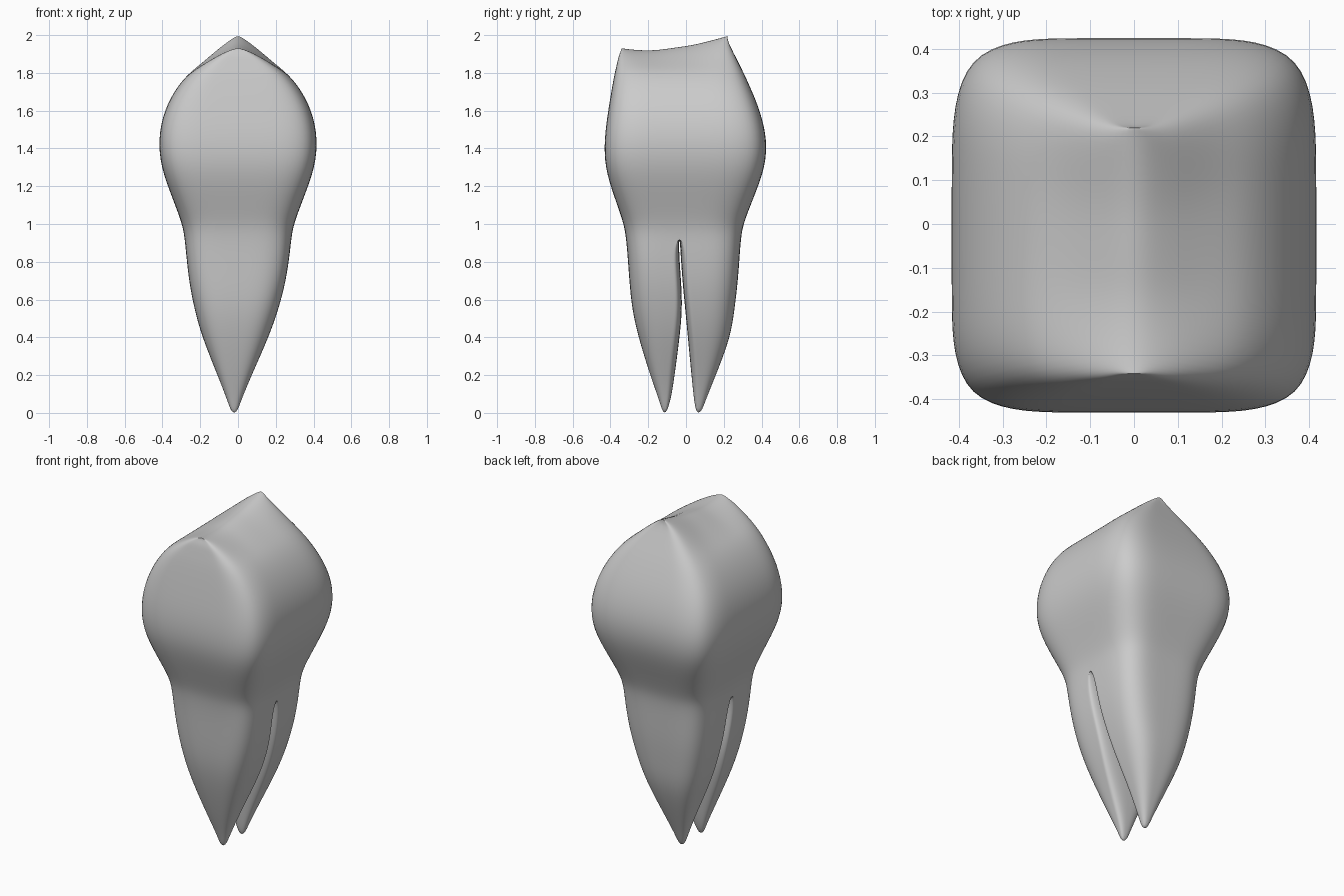
import bpy, bmesh, math

if "Cube" in bpy.data.objects:
    bpy.data.objects.remove(bpy.data.objects["Cube"])

N = 32          # points around each ring
MID = -0.035    # y of the split between the two roots
bm = bmesh.new()


def ring(a, yo, yi, cy, z, p, cx=0.0):
    """Rounded box section; yo is its -y limit, yi its +y limit, split at cy."""
    pts = []
    for i in range(N):
        t = 2 * math.pi * i / N
        c, s = math.cos(t), math.sin(t)
        r = (abs(c) ** p + abs(s) ** p) ** (-1 / p)
        y = cy + r * s * ((yi - cy) if s > 0 else (cy - yo))
        pts.append((cx + a * r * c, y, z))
    return pts


def loft(rings):
    rows = [[bm.verts.new(q) for q in r] for r in rings]
    for lo, hi in zip(rows, rows[1:]):
        for i in range(N):
            j = (i + 1) % N
            bm.faces.new((lo[i], lo[j], hi[j], hi[i]))
    return rows


# Crown: front height, back height, half width, front y, back y, dip, corner power
crown = [
    (0.95, 0.95, 0.285, -0.320, 0.293, 0.0, 5),
    (1.02, 1.02, 0.302, -0.335, 0.310, 0.0, 5),
    (1.15, 1.15, 0.352, -0.382, 0.362, 0.0, 6),
    (1.30, 1.30, 0.408, -0.430, 0.420, 0.0, 7),
    (1.45, 1.45, 0.423, -0.433, 0.430, 0.0, 7),
    (1.60, 1.60, 0.392, -0.412, 0.392, 0.0, 7),
    (1.72, 1.72, 0.328, -0.392, 0.342, 0.0, 7),
    (1.80, 1.80, 0.262, -0.377, 0.305, 0.005, 7),
    (1.85, 1.86, 0.200, -0.365, 0.275, 0.02, 7),
    (1.895, 1.925, 0.130, -0.355, 0.242, 0.035, 7),
    (1.922, 1.972, 0.065, -0.342, 0.220, 0.035, 7),
]


def top_height(y, zf, zb, yf, yb, dip):
    k = min(max((y - yf) / (yb - yf), 0), 1)
    return zf + (zb - zf) * k - dip * min(1, 4.5 * k * (1 - k)) * (1.15 - 0.5 * k)


rings = []
for zf, zb, a, yf, yb, dip, p in crown:
    r = ring(a, yf, yb, MID, 0, p)
    rings.append([(x, y, top_height(y, zf, zb, yf, yb, dip)) for x, y, _ in r])
top = loft(rings)[-1]

# Chewing surface: ridge line joining the two cusps
H = N // 4
ridge = {}
for k in range(-H + 1, H):
    y = top[k % N].co.y
    ridge[k] = bm.verts.new((0, y, top_height(y, 1.935, 2.006, -0.342, 0.220, 0.032)))
for k in range(-H + 1, H - 1):
    m, m2 = (2 * H - k) % N, (2 * H - k - 1) % N
    bm.faces.new((top[k % N], top[(k + 1) % N], ridge[k + 1], ridge[k]))
    bm.faces.new((ridge[k], ridge[k + 1], top[m2], top[m]))
for k, s in ((H, -1), (-H, 1)):
    e = k + s
    bm.faces.new((top[e % N], top[k % N], top[(2 * H - e) % N], ridge[e]))

# Roots: z, half width, front outer/inner y, back outer/inner y, x shift, corner power
roots = [
    (0.95, 0.285, -0.320, -0.035, 0.293, -0.035, 0.0, 5),
    (0.85, 0.275, -0.310, -0.038, 0.285, -0.029, 0.0, 4.5),
    (0.70, 0.257, -0.300, -0.026, 0.275, -0.019, -0.003, 4.2),
    (0.55, 0.223, -0.286, -0.019, 0.257, -0.004, -0.008, 3.8),
    (0.40, 0.176, -0.252, -0.034, 0.236, 0.010, -0.014, 3.4),
    (0.20, 0.090, -0.190, -0.060, 0.158, 0.029, -0.018, 3),
    (0.07, 0.038, -0.143, -0.080, 0.105, 0.042, -0.020, 2.5),
    (0.00, 0.014, -0.122, -0.104, 0.080, 0.054, -0.020, 2.2),
]
for back in (False, True):
    sections = []
    for n, (z, a, fo, fi, bo, bi, cx, p) in enumerate(roots):
        lo, hi = (bi, bo) if back else (fo, fi)
        inner = 0.0 if n == 0 else min(0.045, 0.4 * (hi - lo))
        cy = lo + inner if back else hi - inner
        sections.append(ring(a, lo, hi, cy, z, p, cx))
    bm.faces.new(loft(sections)[-1])

# Weld crown and roots along the shared neck ring and the fork between the roots
bmesh.ops.remove_doubles(bm, verts=bm.verts, dist=0.0004)
bmesh.ops.recalc_face_normals(bm, faces=bm.faces)
me = bpy.data.meshes.new("tooth")
bm.to_mesh(me)
bm.free()
for f in me.polygons:
    f.use_smooth = True
tooth = bpy.data.objects.new("tooth", me)
bpy.context.collection.objects.link(tooth)
sub = tooth.modifiers.new("smooth", 'SUBSURF')
sub.levels = sub.render_levels = 2
